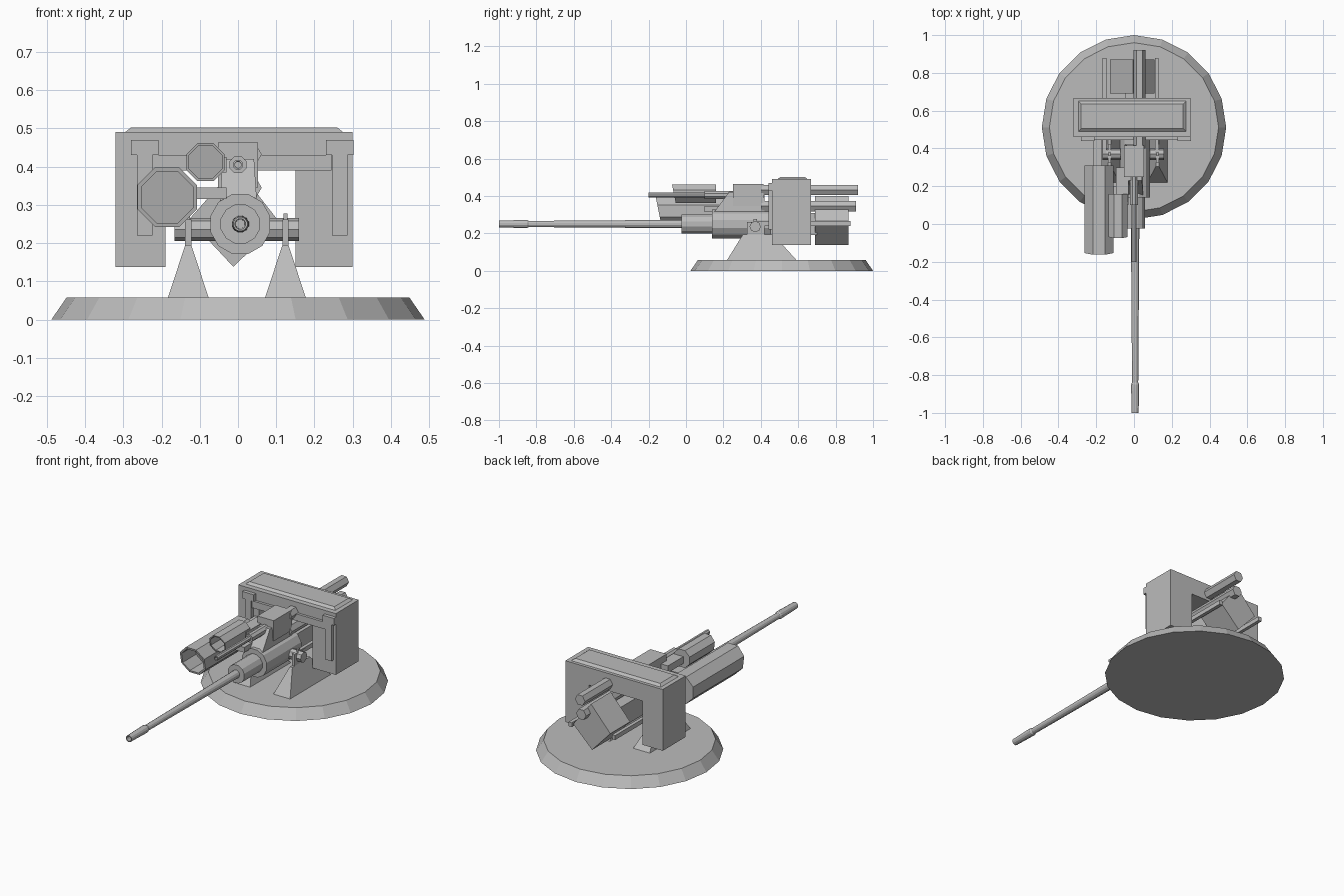
import bpy, bmesh, math
from mathutils import Matrix, Vector

cube = bpy.data.objects.get("Cube")
if cube:
    bpy.data.objects.remove(cube)

grey = bpy.data.materials.new("plain grey")
grey.use_nodes = True
GREY = (0.5, 0.5, 0.5, 1)
grey.diffuse_color = GREY
grey.node_tree.nodes["Principled BSDF"].inputs["Base Color"].default_value = GREY


def finish(name, bm):
    bmesh.ops.recalc_face_normals(bm, faces=bm.faces)
    mesh = bpy.data.meshes.new(name)
    bm.to_mesh(mesh)
    bm.free()
    mesh.materials.append(grey)
    obj = bpy.data.objects.new(name, mesh)
    bpy.context.collection.objects.link(obj)
    return obj


def box(name, x0, x1, y0, y1, z0, z1):
    return prism(name, [(x0, z0), (x1, z0), (x1, z1), (x0, z1)], y0, y1)


def prism(name, outline, y0, y1):
    """Extrude an x-z outline along y."""
    bm = bmesh.new()
    face = bm.faces.new([bm.verts.new((x, y0, z)) for x, z in outline])
    out = bmesh.ops.extrude_face_region(bm, geom=[face])
    for v in out["geom"]:
        if isinstance(v, bmesh.types.BMVert):
            v.co.y = y1
    return finish(name, bm)


def loft(name, lower, upper):
    """Box between two rectangles given as (x0, x1, y0, y1, z)."""
    bm = bmesh.new()
    rings = [[bm.verts.new(p) for p in ((a, c, z), (b, c, z), (b, d, z), (a, d, z))]
             for a, b, c, d, z in (lower, upper)]
    bm.faces.new(rings[0])
    bm.faces.new(rings[1])
    for i in range(4):
        j = (i + 1) % 4
        bm.faces.new((rings[0][i], rings[0][j], rings[1][j], rings[1][i]))
    return finish(name, bm)


def lathe(name, x, z, profile, sides, slant=0, turn=0.5):
    """Rings of (y, radius) around a y axis; slant leans the front ends."""
    bm = bmesh.new()
    rings = []
    for y, r in profile:
        ring = []
        for i in range(sides):
            a = 2 * math.pi * (i + turn) / sides
            dz = r * math.sin(a)
            lean = slant * dz if y < 0.1 else 0
            ring.append(bm.verts.new((x + r * math.cos(a), y - lean, z + dz)))
        rings.append(ring)
    for a, b in zip(rings, rings[1:]):
        for i in range(sides):
            j = (i + 1) % sides
            bm.faces.new((a[i], a[j], b[j], b[i]))
    bm.faces.new(rings[0])
    bm.faces.new(rings[-1])
    return finish(name, bm)


# Round base plate with a sloping rim
bm = bmesh.new()
bmesh.ops.create_cone(bm, cap_ends=True, segments=20, radius1=0.488, radius2=0.448,
                      depth=0.058, matrix=Matrix.Translation((0, 0.512, 0.029)))
finish("base_plate", bm)

# Arch-shaped shield, top slab and front relief
MID = -0.01
prism("shield", [(-0.32, 0.138), (-0.19, 0.138), (-0.19, 0.39), (0.15, 0.39),
                 (0.15, 0.138), (0.3, 0.138), (0.3, 0.49), (-0.32, 0.49)], 0.46, 0.668)
loft("shield_top", (-0.295, 0.275, 0.49, 0.65, 0.49), (-0.28, 0.26, 0.505, 0.635, 0.502))
box("shield_front_bar", -0.225, 0.245, 0.445, 0.46, 0.39, 0.43)
for side, s in (("right", -1), ("left", 1)):
    c = 0.011 + s * 0.255
    prism(side + "_shield_rail",
          [(c - 0.02, 0.22), (c + 0.02, 0.22), (c + 0.02, 0.43), (c + 0.036, 0.43),
           (c + 0.036, 0.47), (c - 0.036, 0.47), (c - 0.036, 0.43), (c - 0.02, 0.43)],
          0.44, 0.46)

# Tapered supports, posts and recoil rods on both sides
for side, s in (("right", -1), ("left", 1)):
    c = -0.003 + s * 0.127
    loft(side + "_support", (c - 0.053, c + 0.053, 0.22, 0.59, 0.058),
         (c - 0.008, c + 0.008, 0.305, 0.465, 0.195))
    box(side + "_support_post", c - 0.008, c + 0.008, 0.325, 0.42, 0.19, 0.262)
    box(side + "_post_tip", c - 0.005, c + 0.005, 0.36, 0.38, 0.26, 0.277)
    rod = -0.018 + s * 0.138
    box(side + "_recoil_rod", rod - 0.01, rod + 0.01, 0.37, 0.88, 0.24, 0.265)

# Cross axle
bm = bmesh.new()
place = Matrix.Translation((-0.003, 0.37, 0.236)) @ Matrix.Rotation(math.pi / 2, 4, "Y")
bmesh.ops.create_cone(bm, cap_ends=True, segments=8, radius1=0.03, radius2=0.03,
                      depth=0.325, matrix=place)
finish("cross_axle", bm)

# Main gun: sleeves, barrel and muzzle with a bore
GX, GZ = 0.006, 0.25
lathe("gun_sleeve", GX, GZ, [(0.14, 0.081), (0.455, 0.081)], 12)
lathe("gun_collar", GX, GZ, [(-0.025, 0.053), (0.15, 0.053)], 12)
lathe("main_barrel", GX, GZ,
      [(-0.8, 0.012), (-1.0, 0.014), (-1.0, 0.019), (-0.865, 0.022), (-0.85, 0.022),
       (-0.84, 0.017), (-0.02, 0.023)], 12)
box("gun_body", -0.045, 0.057, 0.45, 0.7, 0.19, 0.31)

# Diamond-shaped breech box behind the shield
prism("breech_box", [(-0.012, 0.138), (0.108, 0.255), (-0.005, 0.4), (-0.128, 0.262)],
      0.69, 0.87)

# Receiver above the sleeve, with a sloping mount
box("receiver", -0.052, 0.052, 0.25, 0.415, 0.345, 0.463)
loft("receiver_mount", (-0.048, 0.05, 0.14, 0.42, 0.3), (-0.04, 0.042, 0.23, 0.42, 0.42))
lathe("small_barrel", 0, 0.405,
      [(-0.12, 0.008), (-0.2, 0.009), (-0.2, 0.014), (0.1, 0.014), (0.1, 0.024),
       (0.26, 0.024)], 8)
lathe("upper_rear_tube", 0.03, 0.432, [(0.4, 0.032), (0.92, 0.032)], 6, turn=0)
lathe("lower_rear_tube", 0.03, 0.345, [(0.4, 0.032), (0.91, 0.032)], 6, turn=0)

# Open-ended launch canisters with slanted mouths
for name, x, z, r, y0, y1 in (("large_canister", -0.185, 0.32, 0.084, -0.147, 0.31),
                              ("small_canister", -0.085, 0.412, 0.054, -0.065, 0.16)):
    lathe(name, x, z, [(y0 + 0.12, r * 0.86), (y0, r * 0.86), (y0, r), (y1, r)], 8,
          slant=0.2)

# Brackets carrying the canisters
box("canister_bracket", -0.13, -0.03, 0.1, 0.2, 0.315, 0.345)
box("small_canister_bracket", -0.095, -0.03, 0.12, 0.3, 0.385, 0.425)
box("large_canister_arm", -0.215, -0.17, 0.3, 0.46, 0.3, 0.34)
